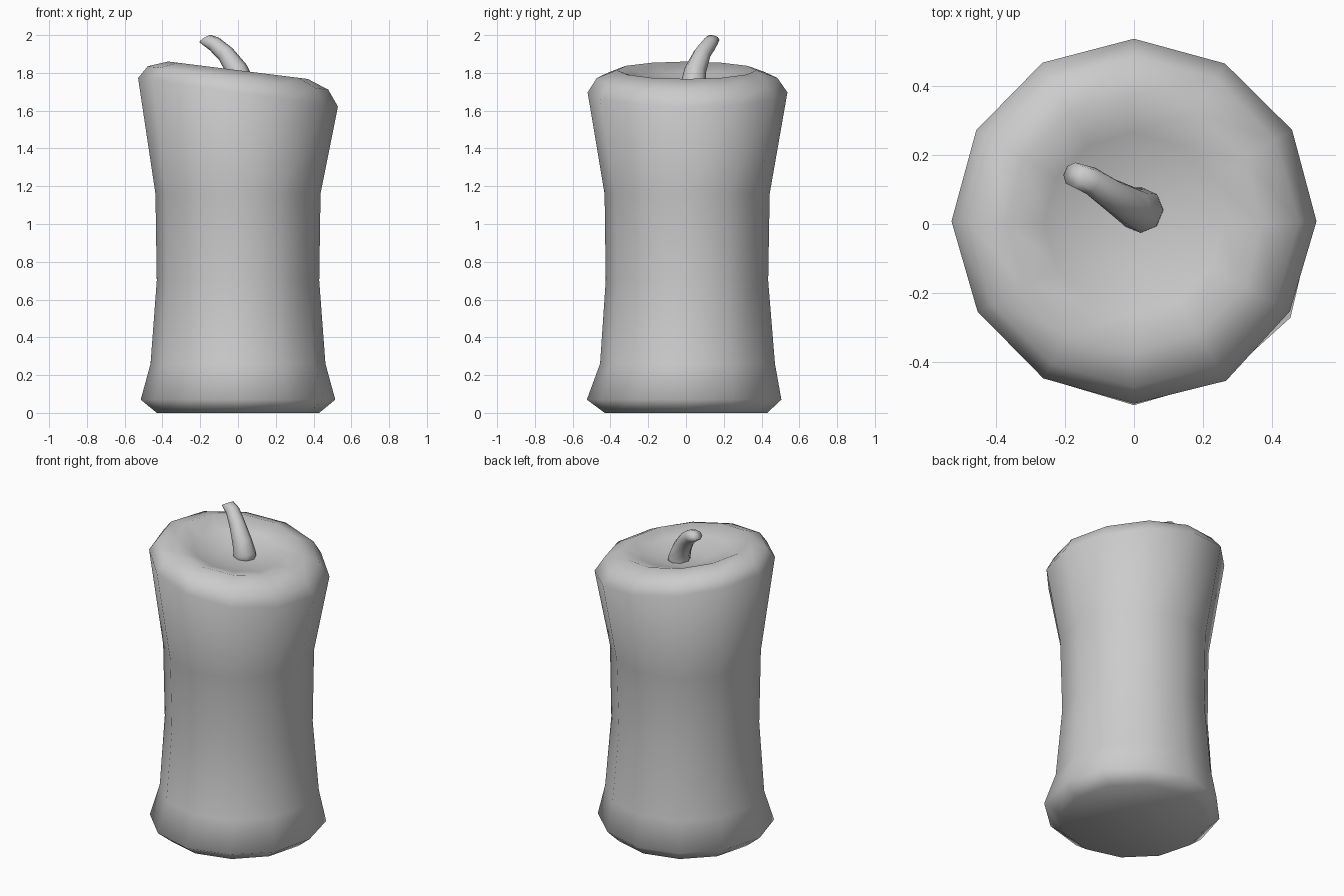
import bpy, bmesh, math, random
from mathutils import Vector

if "Cube" in bpy.data.objects:
    bpy.data.objects.remove(bpy.data.objects["Cube"])

random.seed(4)


def skin_rings(name, rings, cap_start=True, cap_end=True):
    """Join successive rings of points into one smooth tube."""
    bm = bmesh.new()
    loops = [[bm.verts.new(p) for p in ring] for ring in rings]
    n = len(loops[0])
    for a, b in zip(loops, loops[1:]):
        for i in range(n):
            j = (i + 1) % n
            bm.faces.new((a[i], a[j], b[j], b[i]))
    if cap_start:
        bm.faces.new(list(reversed(loops[0])))
    if cap_end:
        bm.faces.new(loops[-1])
    bmesh.ops.recalc_face_normals(bm, faces=bm.faces)
    for f in bm.faces:
        f.smooth = True
    mesh = bpy.data.meshes.new(name)
    bm.to_mesh(mesh)
    bm.free()
    obj = bpy.data.objects.new(name, mesh)
    bpy.context.collection.objects.link(obj)
    return obj


# Wax body: radius, height, y offset, tilt, wobble
profile = [
    (0.430, 0.000, 0.000, 0.000, 0.000),
    (0.515, 0.070, -0.010, 0.000, 0.010),
    (0.463, 0.260, 0.008, 0.000, 0.006),
    (0.430, 0.700, 0.005, 0.000, 0.004),
    (0.437, 1.160, 0.006, 0.000, 0.004),
    (0.529, 1.697, 0.008, -0.143, 0.008),
    (0.478, 1.773, 0.006, -0.130, 0.006),
    (0.370, 1.814, 0.004, -0.125, 0.006),
    (0.260, 1.775, 0.004, -0.100, 0.000),
    (0.120, 1.735, 0.010, -0.060, 0.000),
]
SIDES = 12
rings = []
for r, z, oy, tilt, wob in profile:
    ring = []
    for i in range(SIDES):
        a = math.tau * i / SIDES
        rr = r + (random.uniform(-wob, wob) if i % 3 else 0)
        x, y = rr * math.cos(a), rr * math.sin(a)
        ring.append((x, y + oy, z + tilt * x))
    rings.append(ring)
skin_rings("candle_body", rings)

# Bent, tapering wick
path = [Vector(p) for p in ((0.02, 0.04, 1.70), (0.02, 0.04, 1.75),
                            (-0.005, 0.05, 1.815), (-0.065, 0.085, 1.90),
                            (-0.125, 0.125, 1.953), (-0.174, 0.143, 1.981))]
radii = [0.066, 0.066, 0.058, 0.047, 0.041, 0.036]
rings = []
for k, (p, r) in enumerate(zip(path, radii)):
    t = (path[min(k + 1, len(path) - 1)] - path[max(k - 1, 0)]).normalized()
    if k == len(path) - 1:
        t = Vector((-0.5, 0.2, 0.8)).normalized()
    u = Vector((0, 1, 0)).cross(t).normalized()
    v = t.cross(u)
    rings.append([p + r * (math.cos(math.tau * i / 8) * u + math.sin(math.tau * i / 8) * v)
                  for i in range(8)])
skin_rings("wick", rings)
